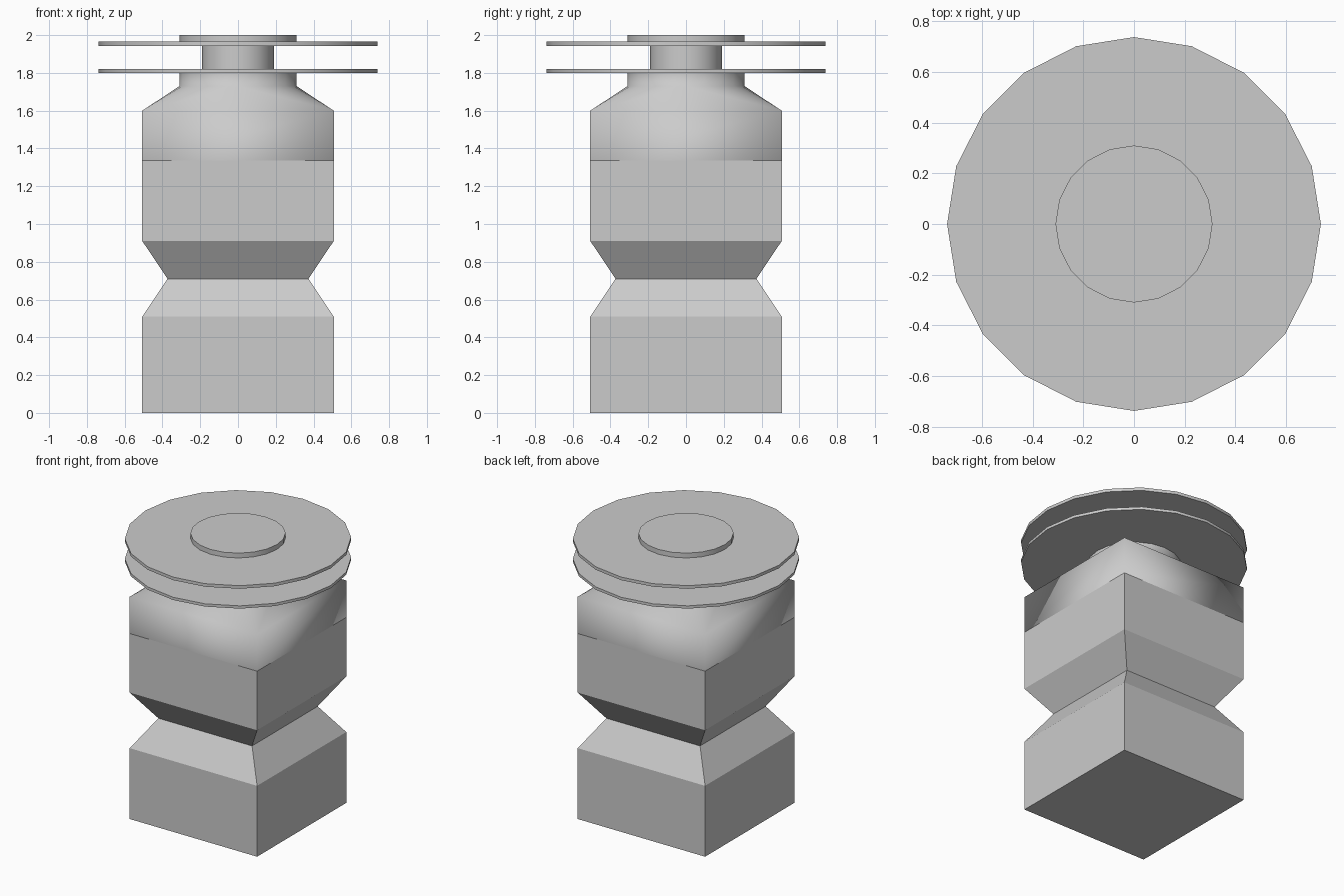
import bpy, bmesh
from math import cos, sin, tau, radians

if "Cube" in bpy.data.objects:
    bpy.data.objects.remove(bpy.data.objects["Cube"])

SIDES = 20
HALF = 0.507

def square(bm, h, z):
    return [bm.verts.new((x * h, y * h, z)) for x, y in ((1, 1), (-1, 1), (-1, -1), (1, -1))]

def circle(bm, r, z):
    return [bm.verts.new((r * cos(tau * i / SIDES), r * sin(tau * i / SIDES), z)) for i in range(SIDES)]

def bridge(bm, a, b, smooth):
    n = len(a)
    for i in range(n):
        j = (i + 1) % n
        bm.faces.new((a[i], a[j], b[j], b[i])).smooth = smooth

def finish(bm, name):
    mesh = bpy.data.meshes.new(name)
    bm.to_mesh(mesh)
    bm.free()
    obj = bpy.data.objects.new(name, mesh)
    bpy.context.collection.objects.link(obj)
    return obj

# Square post with a V groove, flat shaded up to the shoulder
bm = bmesh.new()
rings = [square(bm, h, z) for h, z in
         ((HALF, 0), (HALF, 0.51), (0.373, 0.71), (HALF, 0.91), (HALF, 1.335), (HALF, 1.60))]
bm.faces.new(rings[0][::-1])
for k in range(5):
    bridge(bm, rings[k], rings[k + 1], k == 4)

# Shoulder: each square corner fans out to a quarter of the round neck
sq = rings[-1]
neck = circle(bm, 0.31, 1.73)
q = SIDES // 4
for c in range(4):
    for i in range(c * q, (c + 1) * q):
        bm.faces.new((sq[c], neck[(i + 1) % SIDES], neck[i])).smooth = True
    bm.faces.new((sq[c], sq[(c + 1) % 4], neck[(c + 1) * q % SIDES])).smooth = True
bridge(bm, neck, circle(bm, 0.31, 1.80), True)
finish(bm, "post")

# Spool: two thin discs around a narrow core, with a cap on top
bm = bmesh.new()
profile = [(0.31, 1.80), (0.738, 1.80), (0.738, 1.82), (0.19, 1.82), (0.19, 1.943),
           (0.738, 1.943), (0.738, 1.965), (0.31, 1.965), (0.31, 2.0)]
rings = [circle(bm, r, z) for r, z in profile]
for a, b in zip(rings, rings[1:]):
    bridge(bm, a, b, True)
bm.faces.new(rings[-1])
spool = finish(bm, "spool")
bpy.context.view_layer.objects.active = spool
spool.select_set(True)
bpy.ops.object.shade_smooth_by_angle(angle=radians(30))
